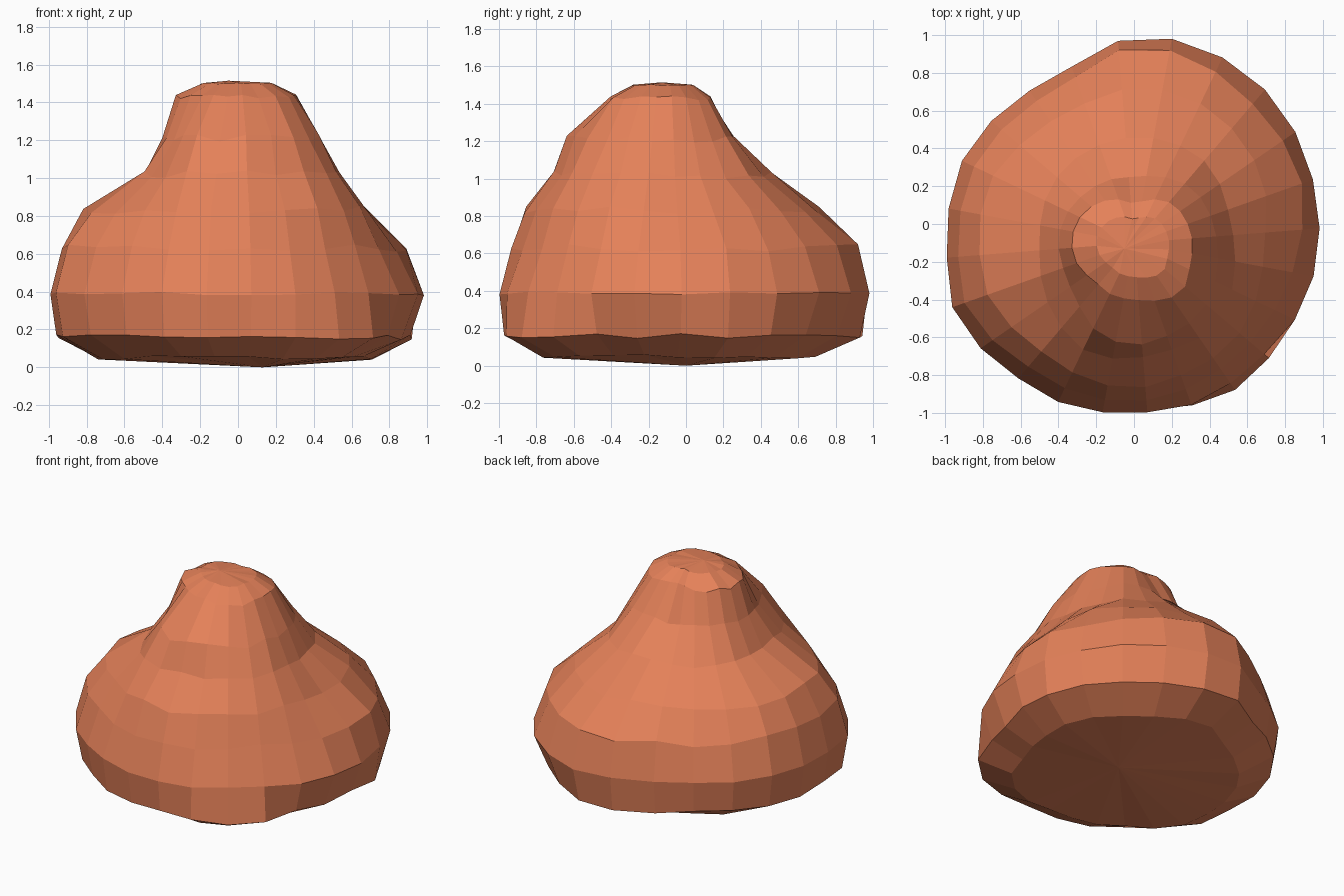
import bpy, bmesh, math, random

if "Cube" in bpy.data.objects:
    bpy.data.objects.remove(bpy.data.objects["Cube"])

random.seed(4)
CY = -0.1      # ring centre, shifted toward the steep front
N = 24         # facets around

# Contour radii of the mound at each height, 16 directions counter-clockwise from +x
foot = [.90, .98, .97, 1.01, 1.06, .95, .96, .97, .96, .98, .91, .90, .87, .92, .95, .87]
rim = [.98, 1.01, 1.06, 1.09, 1.09, .98, .99, 1.01, .99, 1.02, .95, .93, .90, .91, .90, .95]
shoulder = [.88, .95, .96, 1.01, 1.04, .92, .92, .94, .93, .95, .87, .85, .84, .82, .81, .83]
saddle = [.69, .75, .79, .82, .82, .78, .79, .83, .82, .82, .76, .76, .77, .74, .74, .71]
neck = [.53, .53, .57, .57, .56, .55, .54, .52, .50, .53, .58, .63, .61, .60, .62, .57]
peak = [.44, .43, .42, .38, .35, .36, .37, .39, .40, .40, .43, .51, .54, .52, .51, .47]
crown = [.31, .30, .29, .25, .21, .25, .29, .32, .33, .32, .29, .30, .30, .33, .36, .32]


def scaled(ring, s):
    return [r * s for r in ring]


def radius(ring, t):
    """Smooth periodic (Catmull-Rom) radius at fraction t of a turn."""
    u = t * len(ring)
    k = int(u)
    f = u - k
    a, b, c, d = (ring[(k + o) % len(ring)] for o in (-1, 0, 1, 2))
    return b + .5 * f * (c - a + f * (2*a - 5*b + 4*c - d + f * (3*(b - c) + d - a)))


# (height, radii, height jitter), bottom to top
layers = [(.05, scaled(foot, .77), .012), (.16, foot, .015),
          (.39, rim, .01), (.63, shoulder, .02), (.83, saddle, .02),
          (1.02, neck, .02), (1.21, peak, .02), (1.43, crown, .012),
          (1.50, scaled(crown, .6), .004)]

bm = bmesh.new()
rings = []
for z, radii, jitter in layers:
    ring = []
    for i in range(N):
        t = (i + .3) / N
        a = 2 * math.pi * t
        r = radius(radii, t)
        ring.append(bm.verts.new((r * math.cos(a), CY + r * math.sin(a),
                                  z + random.uniform(-jitter, jitter))))
    rings.append(ring)

# Side facets
for low, high in zip(rings, rings[1:]):
    for i in range(N):
        j = (i + 1) % N
        bm.faces.new((low[i], low[j], high[j], high[i]))

# Closing fans: nearly flat underside and summit
bottom = bm.verts.new((.13, 0, 0))
top = bm.verts.new((-.05, -.13, 1.515))
for i in range(N):
    j = (i + 1) % N
    bm.faces.new((rings[0][j], rings[0][i], bottom))
    bm.faces.new((rings[-1][i], rings[-1][j], top))

bmesh.ops.recalc_face_normals(bm, faces=bm.faces)
mesh = bpy.data.meshes.new("boulder")
bm.to_mesh(mesh)
bm.free()

# Terracotta stone colour
stone = bpy.data.materials.new("red_stone")
stone.diffuse_color = (.78, .22, .10, 1)
stone.use_nodes = True
stone.node_tree.nodes["Principled BSDF"].inputs["Base Color"].default_value = stone.diffuse_color
mesh.materials.append(stone)
boulder = bpy.data.objects.new("boulder", mesh)
bpy.context.collection.objects.link(boulder)
